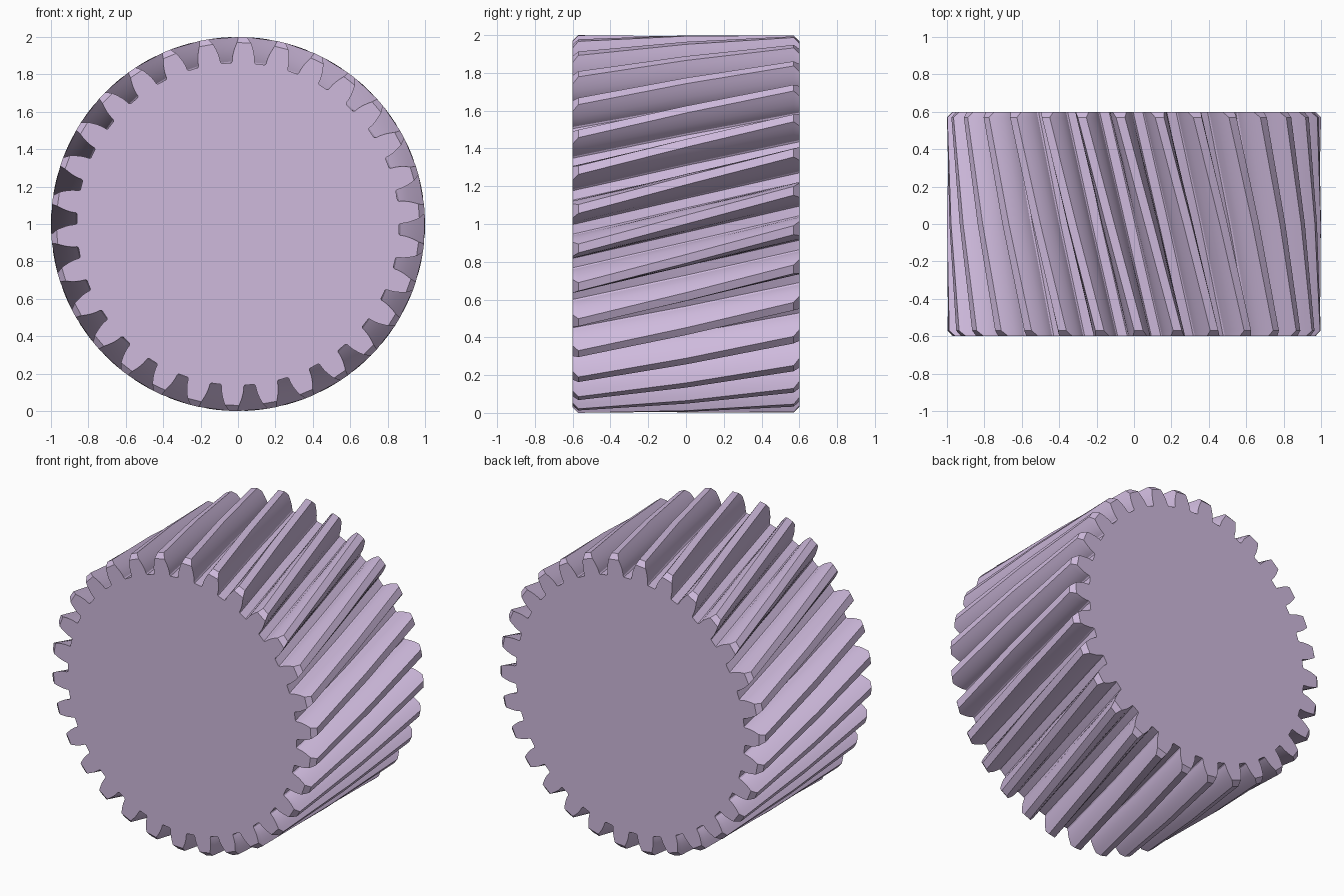
import bpy, bmesh
from math import cos, sin, tan, acos, radians, sqrt

if "Cube" in bpy.data.objects:
    bpy.data.objects.remove(bpy.data.objects["Cube"])

TEETH = 30
HALF_WIDTH = 0.6
CHAMFER = 0.03
TIP_R, ROOT_R, PITCH_R = 1.0, 0.862, 0.9385
BASE_R = PITCH_R * cos(radians(20))
PHASE = radians(4.1)        # tooth angle on the front face
TWIST = radians(18.5)       # total helix rotation front to back


def inv(r):
    a = acos(min(1.0, BASE_R / r))
    return tan(a) - a


def half_angle(r):
    # half tooth thickness on an involute flank
    return radians(3.0) + inv(PITCH_R) - inv(max(r, BASE_R))


def tooth_profile(tip):
    # one side of a tooth from root to tip, as (radius, half angle)
    side = [(ROOT_R, half_angle(BASE_R) + 0.008),
            (ROOT_R + 0.008, half_angle(BASE_R) + 0.001)]
    for i in range(6):
        r = BASE_R + (tip - BASE_R) * i / 5
        side.append((r, half_angle(r)))
    return [(r, -a) for r, a in side] + [(r, a) for r, a in reversed(side)]


def ring(bm, y, tip):
    turn = PHASE + TWIST * (y + HALF_WIDTH) / (2 * HALF_WIDTH)
    verts = []
    for k in range(TEETH):
        centre = turn + radians(360 / TEETH) * k
        for r, a in tooth_profile(tip):
            verts.append(bm.verts.new((r * cos(centre + a), y, 1 + r * sin(centre + a))))
    return verts


# Helical gear body: twisted tooth rings, with chamfered tips at both ends
bm = bmesh.new()
inner = HALF_WIDTH - CHAMFER
rings = [ring(bm, y, t) for y, t in (
    (-HALF_WIDTH, TIP_R - CHAMFER), (-inner, TIP_R), (0, TIP_R),
    (inner, TIP_R), (HALF_WIDTH, TIP_R - CHAMFER))]
for a, b in zip(rings, rings[1:]):
    n = len(a)
    for i in range(n):
        j = (i + 1) % n
        bm.faces.new((a[i], a[j], b[j], b[i]))

# Flat end faces
bm.faces.new(rings[0])
bm.faces.new(list(reversed(rings[-1])))
bmesh.ops.recalc_face_normals(bm, faces=bm.faces[:])

mesh = bpy.data.meshes.new("helical_gear")
bm.to_mesh(mesh)
bm.free()
gear = bpy.data.objects.new("helical_gear", mesh)
bpy.context.collection.objects.link(gear)

# Lilac colour
lilac = bpy.data.materials.new("lilac")
lilac.diffuse_color = (0.62, 0.49, 0.72, 1)
lilac.use_nodes = True
lilac.node_tree.nodes["Principled BSDF"].inputs["Base Color"].default_value = lilac.diffuse_color
mesh.materials.append(lilac)

# Smooth flanks, sharp edges
bpy.context.view_layer.objects.active = gear
gear.select_set(True)
bpy.ops.object.shade_smooth_by_angle(angle=radians(25))
